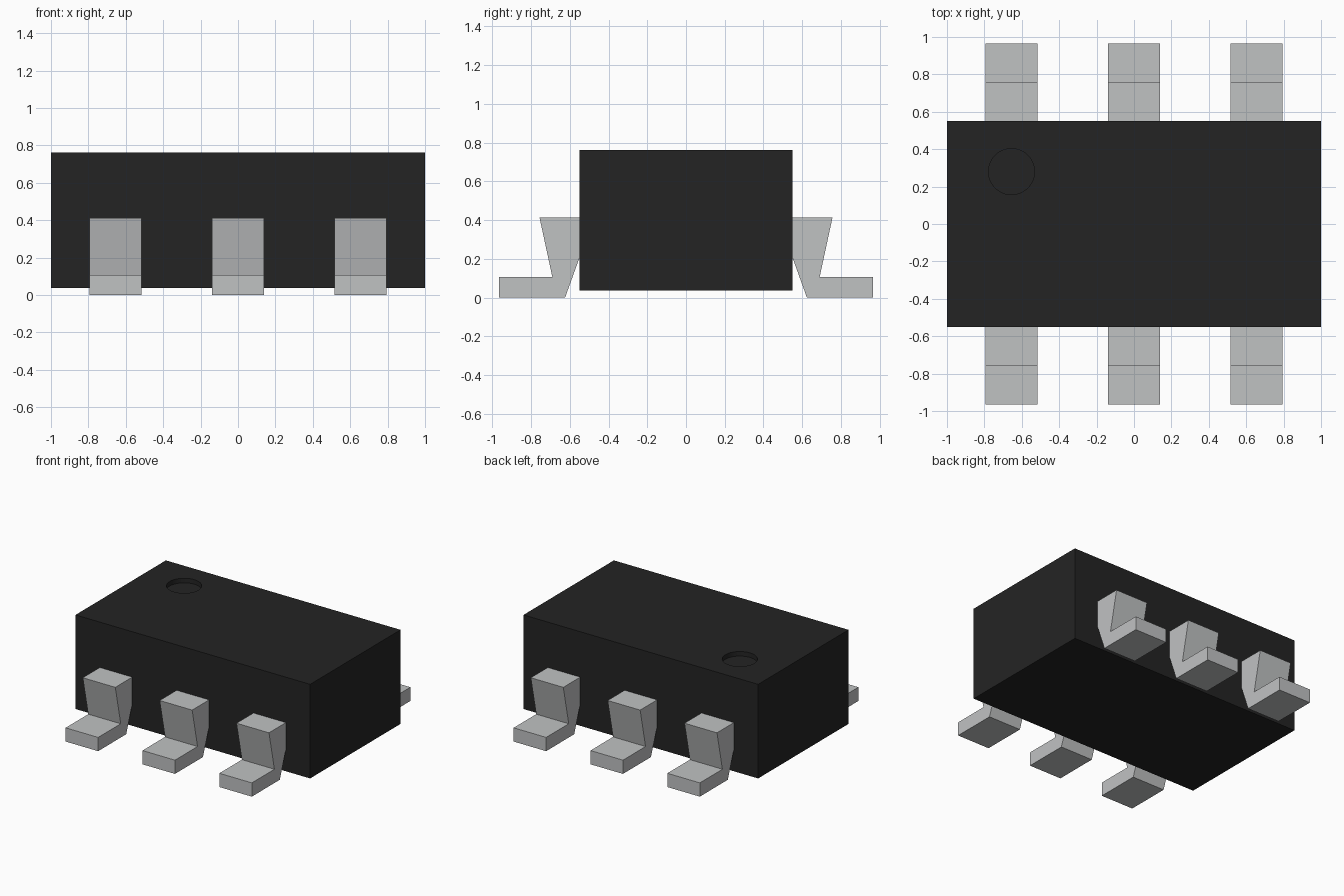
import bpy
import bmesh
from mathutils import Matrix

default = bpy.data.objects.get("Cube")
if default:
    bpy.data.objects.remove(default, do_unlink=True)


def make_material(name, rgb):
    mat = bpy.data.materials.new(name)
    mat.use_nodes = True
    mat.diffuse_color = (*rgb, 1)
    node = next(n for n in mat.node_tree.nodes if n.type == "BSDF_PRINCIPLED")
    node.inputs["Base Color"].default_value = (*rgb, 1)
    return mat


def add_object(name, bm, mat):
    bmesh.ops.recalc_face_normals(bm, faces=bm.faces[:])
    mesh = bpy.data.meshes.new(name)
    bm.to_mesh(mesh)
    bm.free()
    mesh.materials.append(mat)
    obj = bpy.data.objects.new(name, mesh)
    bpy.context.collection.objects.link(obj)
    return obj


black = make_material("black plastic", (0.0175, 0.0175, 0.0175))
silver = make_material("silver metal", (0.53, 0.54, 0.545))

BOTTOM, TOP = 0.037, 0.762
HALF_DEPTH = 0.55
PITCH, LEAD_WIDTH = 0.655, 0.277

# Rectangular package body
bm = bmesh.new()
bmesh.ops.create_cube(bm, size=1, matrix=Matrix.Translation((0, 0, (BOTTOM + TOP) / 2))
                      @ Matrix.Diagonal((2, 2 * HALF_DEPTH, TOP - BOTTOM, 1)))
body = add_object("package_body", bm, black)

# Shallow round dimple marking one corner
bm = bmesh.new()
bmesh.ops.create_cone(bm, cap_ends=True, segments=48, radius1=0.123, radius2=0.123,
                      depth=0.07, matrix=Matrix.Translation((-0.655, 0.28, TOP)))
cutter = add_object("dimple_cutter", bm, black)
cutter.hide_render = True
cut = body.modifiers.new("dimple", "BOOLEAN")
cut.operation = "DIFFERENCE"
cut.solver = "EXACT"
cut.object = cutter
bpy.context.view_layer.objects.active = body
bpy.ops.object.modifier_apply(modifier=cut.name)
bpy.data.objects.remove(cutter, do_unlink=True)

# Bent leads: a side profile (outward distance, height) extruded across the width
profile = [(HALF_DEPTH, 0.412), (0.756, 0.412), (0.69, 0.106), (0.965, 0.106),
           (0.965, 0), (0.624, 0), (HALF_DEPTH, 0.205)]


def add_lead(name, x, side):
    bm = bmesh.new()
    face = bm.faces.new([bm.verts.new((x - LEAD_WIDTH / 2, side * y, z))
                         for y, z in profile])
    grown = bmesh.ops.extrude_face_region(bm, geom=[face], use_keep_orig=True)
    moved = [v for v in grown["geom"] if isinstance(v, bmesh.types.BMVert)]
    bmesh.ops.translate(bm, verts=moved, vec=(LEAD_WIDTH, 0, 0))
    add_object(name, bm, silver)


for side, side_name in ((-1, "front"), (1, "back")):
    for column, column_name in ((-1, "right"), (0, "middle"), (1, "left")):
        add_lead(f"{side_name}_{column_name}_lead", column * PITCH, side)
